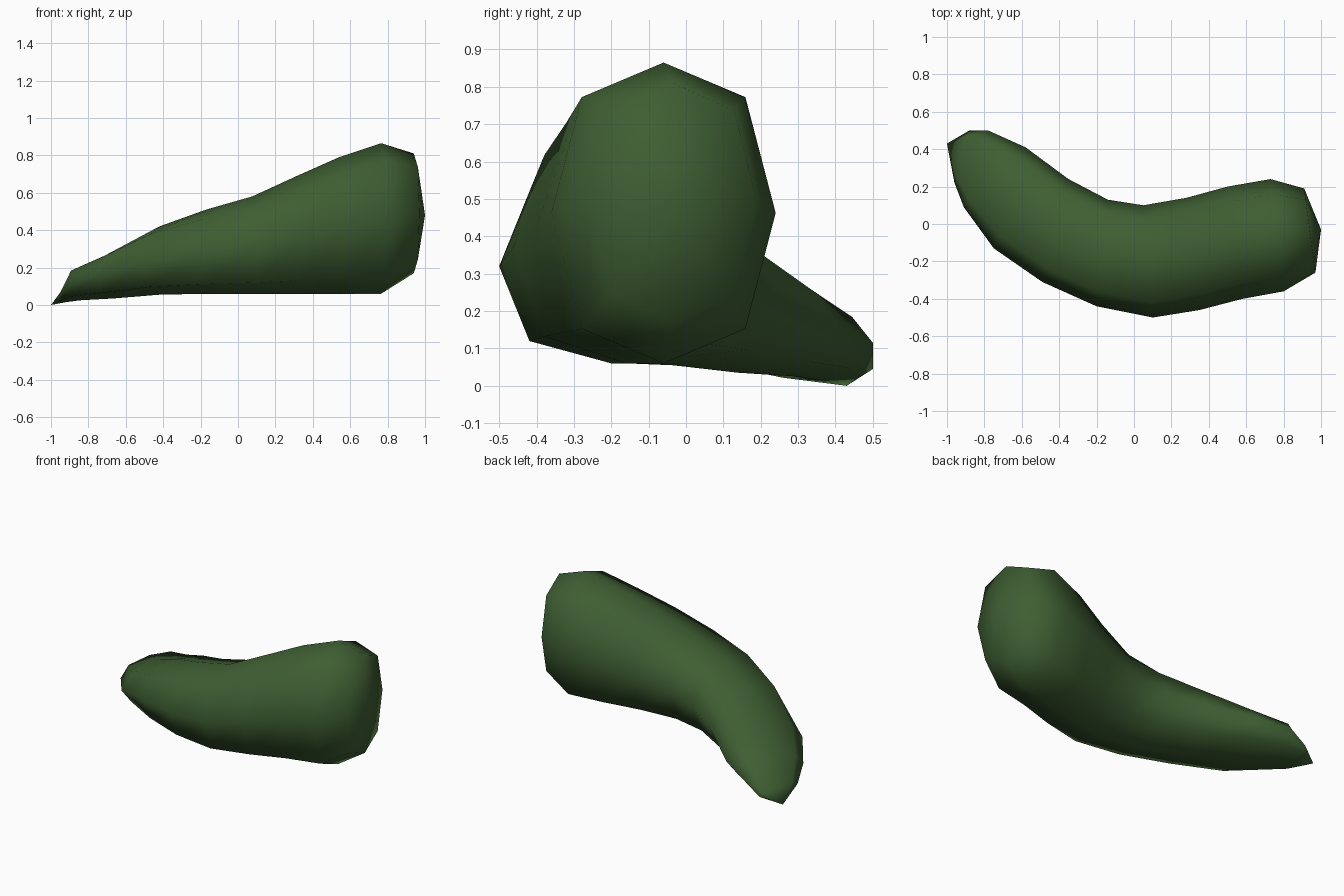
import bpy
import bmesh
from mathutils import Vector

default_cube = bpy.data.objects.get("Cube")
if default_cube:
    bpy.data.objects.remove(default_cube, do_unlink=True)

# Dark green skin
green = bpy.data.materials.new("dark_green")
green.use_nodes = True
green_colour = (0.048, 0.112, 0.032, 1.0)
green.diffuse_color = green_colour
green.node_tree.nodes["Principled BSDF"].inputs["Base Color"].default_value = green_colour

# Unit cross-section: a slightly squared octagon (across, up)
WIDE, TALL = 0.73, 0.77
section = [(1, 0), (WIDE, TALL), (0, 1), (-WIDE, TALL),
           (-1, 0), (-WIDE, -TALL), (0, -1), (WIDE, -TALL)]

# Stations along the bend: inner edge xy, outer edge xy, top and bottom heights
stations = [
    ((0.91, 0.19), (0.97, -0.26), 0.81, 0.17),
    ((0.73, 0.24), (0.80, -0.36), 0.865, 0.06),
    ((0.50, 0.20), (0.58, -0.40), 0.79, 0.06),
    ((0.28, 0.14), (0.35, -0.46), 0.69, 0.06),
    ((0.05, 0.10), (0.10, -0.50), 0.58, 0.06),
    ((-0.14, 0.13), (-0.20, -0.44), 0.51, 0.06),
    ((-0.35, 0.24), (-0.49, -0.31), 0.42, 0.055),
    ((-0.58, 0.41), (-0.75, -0.13), 0.285, 0.035),
    ((-0.78, 0.50), (-0.91, 0.09), 0.205, 0.025),
    ((-0.88, 0.50), (-0.96, 0.22), 0.075, 0.015),
]
blunt_apex = (1.0, -0.03, 0.48)
tip_apex = (-1.0, 0.43, 0.0)


def add_ring(bm, inner, outer, top, bottom):
    """One octagonal ring spanning the inner and outer edge."""
    inner, outer = Vector(inner), Vector(outer)
    middle, across = (inner + outer) / 2, (inner - outer) / 2
    ring = []
    for side, up in section:
        spot = middle + across * side
        height = (top + bottom) / 2 + up * (top - bottom) / 2
        ring.append(bm.verts.new((spot.x, spot.y, height)))
    return ring


def close_end(bm, ring, apex):
    """Fan a ring to a shallow point."""
    point = bm.verts.new(apex)
    for i, vert in enumerate(ring):
        bm.faces.new((vert, ring[i - 1], point))


# Curved tapering body
bm = bmesh.new()
rings = [add_ring(bm, *station) for station in stations]
for near, far in zip(rings, rings[1:]):
    for i in range(len(section)):
        bm.faces.new((near[i - 1], near[i], far[i], far[i - 1]))
close_end(bm, rings[0], blunt_apex)
close_end(bm, rings[-1], tip_apex)
bmesh.ops.recalc_face_normals(bm, faces=bm.faces)
for face in bm.faces:
    face.smooth = True

mesh = bpy.data.meshes.new("curved_body")
bm.to_mesh(mesh)
bm.free()
mesh.materials.append(green)
body = bpy.data.objects.new("curved_body", mesh)
bpy.context.collection.objects.link(body)
